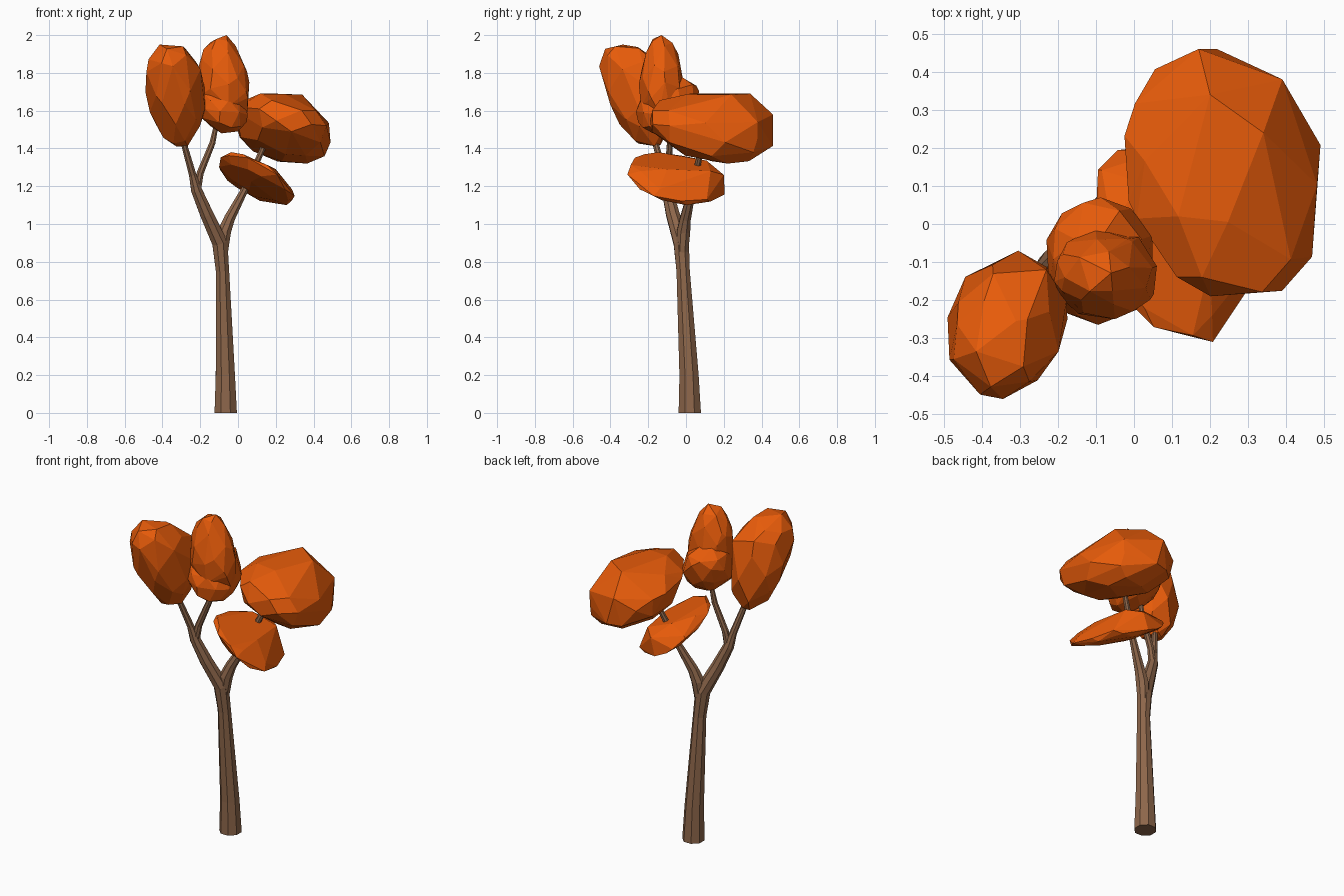
import bpy, bmesh, math, random
from mathutils import Vector

if "Cube" in bpy.data.objects:
    bpy.data.objects.remove(bpy.data.objects["Cube"])

def material(name, rgb):
    m = bpy.data.materials.new(name)
    m.diffuse_color = (*rgb, 1)
    m.use_nodes = True
    m.node_tree.nodes["Principled BSDF"].inputs["Base Color"].default_value = m.diffuse_color
    return m

bark = material("bark", (0.27, 0.135, 0.07))
foliage = material("orange_foliage", (0.8, 0.105, 0.003))

def finish(bm, name, mat):
    bmesh.ops.recalc_face_normals(bm, faces=bm.faces)
    me = bpy.data.meshes.new(name)
    bm.to_mesh(me)
    bm.free()
    me.materials.append(mat)
    ob = bpy.data.objects.new(name, me)
    bpy.context.collection.objects.link(ob)

def limb(name, path, sides=8):
    """Faceted tapering tube; path holds (x, y, z, radius)."""
    bm = bmesh.new()
    pts = [Vector(p[:3]) for p in path]
    rings = []
    for i, p in enumerate(pts):
        t = (pts[min(i + 1, len(pts) - 1)] - pts[max(i - 1, 0)]).normalized()
        if p.z < 0.01:
            t = Vector((0, 0, 1))
        u = Vector((0, 1, 0)).cross(t).normalized()
        v = t.cross(u)
        ang = [2 * math.pi * (k + 0.5) / sides for k in range(sides)]
        rings.append([bm.verts.new(p + path[i][3] * (u * math.cos(a) + v * math.sin(a))) for a in ang])
    for a, b in zip(rings, rings[1:]):
        for k in range(sides):
            j = (k + 1) % sides
            bm.faces.new((a[k], a[j], b[j], b[k]))
    bm.faces.new(rings[0])
    bm.faces.new(rings[-1])
    finish(bm, name, bark)

def leaf_clump(name, lo, hi, xy, xz, yz, taper=0.0, seed=1, bulges=()):
    """Irregular faceted ellipsoid filling the box lo..hi, slanted by correlations."""
    rnd = random.Random(seed)
    # triangular factor of the slant matrix
    b = math.sqrt(1 - xy * xy)
    c = (yz - xy * xz) / b
    d = math.sqrt(max(0.02, 1 - xz * xz - c * c))
    src = bmesh.new()
    bmesh.ops.create_icosphere(src, subdivisions=2, radius=1)
    pts = []
    for v in src.verts:
        n = (v.co + Vector([rnd.uniform(-0.2, 0.2) for _ in range(3)])).normalized()
        q = Vector((n.x, xy * n.x + b * n.y, xz * n.x + c * n.y + d * n.z))
        q.x *= 1 + taper * q.z
        q.y *= 1 + taper * q.z
        pts.append(q)
    src.free()
    # stretch to the exact box
    for k in range(3):
        mn, mx = min(p[k] for p in pts), max(p[k] for p in pts)
        for p in pts:
            p[k] = lo[k] + (p[k] - mn) / (mx - mn) * (hi[k] - lo[k])
    bm = bmesh.new()
    for p in pts + [Vector(q) for q in bulges]:
        bm.verts.new(p)
    res = bmesh.ops.convex_hull(bm, input=bm.verts)
    junk = [g for g in res["geom_interior"] if isinstance(g, bmesh.types.BMVert)]
    bmesh.ops.delete(bm, geom=junk, context='VERTS')
    bmesh.ops.dissolve_limit(bm, angle_limit=math.radians(8), verts=bm.verts, edges=bm.edges)
    finish(bm, name, foliage)

# Trunk running on into the left branch and its outer twig
limb("trunk", [(-.065, .02, 0, .064), (-.067, .016, .2, .055), (-.082, -.015, .75, .038),
               (-.096, -.025, .9, .044), (-.165, -.07, 1.05, .038), (-.22, -.1, 1.18, .031),
               (-.24, -.115, 1.26, .021), (-.285, -.16, 1.42, .017), (-.32, -.21, 1.6, .01)])
# Inner twig of the left branch
limb("inner_twig", [(-.218, -.10, 1.18, .024), (-.2, -.095, 1.27, .02),
                    (-.135, -.085, 1.43, .017), (-.1, -.08, 1.6, .01)])
# Right branch
limb("right_branch", [(-.085, -.02, .85, .034), (-.072, -.013, .96, .038), (-.045, -.003, 1.03, .031),
                      (.04, .035, 1.19, .02), (.14, .085, 1.42, .015), (.2, .11, 1.52, .01)])

# Foliage clumps
leaf_clump("left_clump", (-.49, -.46, 1.41), (-.175, -.07, 1.95), .12, -.15, -.4, .15, 3,
           [(-.37, -.13, 1.85), (-.23, -.12, 1.82), (-.28, -.25, 1.93)])
leaf_clump("top_clump", (-.21, -.25, 1.52), (.06, -.01, 2.0), 0, -.15, 0, -.2, 5)
leaf_clump("inner_clump", (-.23, -.265, 1.48), (.05, .07, 1.79), 0, -.2, .3, 0, 8)
leaf_clump("right_clump", (-.025, -.19, 1.32), (.49, .46, 1.69), -.15, -.25, -.3, 0, 11,
           [(.2, .34, 1.69), (.34, .24, 1.685), (.17, .46, 1.58), (.39, .38, 1.54),
            (.42, -.12, 1.5), (.15, .08, 1.69)])
leaf_clump("lower_clump", (-.1, -.31, 1.1), (.3, .205, 1.38), -.35, -.65, -.33, 0, 14,
           [(.24, .11, 1.13), (.02, .11, 1.335), (.1, .2, 1.26), (.17, .13, 1.28), (.2, -.1, 1.29)])
